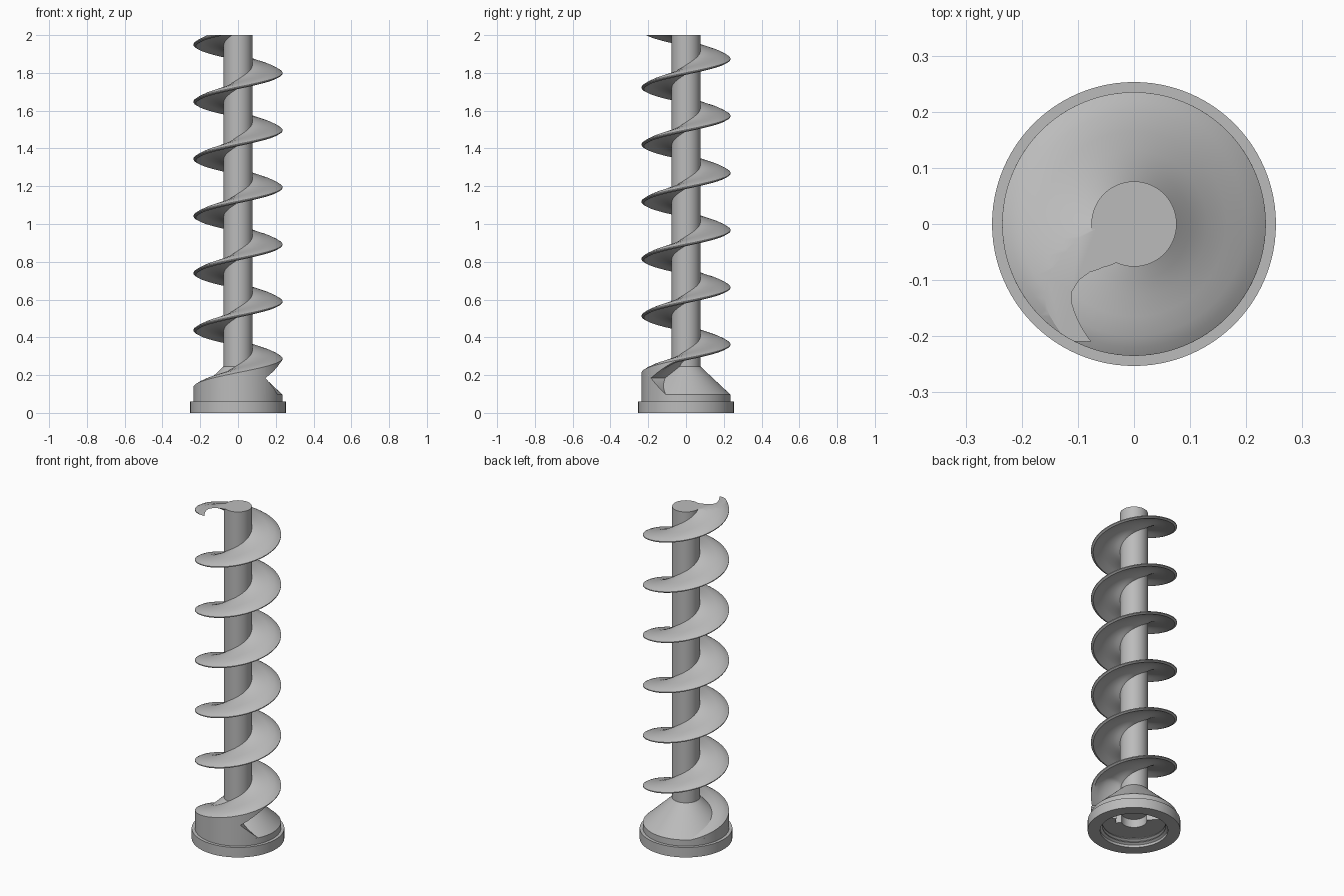
import bpy
import bmesh
import math

cube = bpy.data.objects.get("Cube")
if cube:
    bpy.data.objects.remove(cube, do_unlink=True)

steel = bpy.data.materials.new("grey steel")
steel.use_nodes = True
steel.diffuse_color = (0.5, 0.5, 0.5, 1)
steel.node_tree.nodes["Principled BSDF"].inputs["Base Color"].default_value = (0.5, 0.5, 0.5, 1)

TOP = 2.0
PITCH = 0.3024      # rise per turn
EDGE_Z = 0.289      # height of the flight's rim at angle 0
RIM = 0.235
SHAFT_R = 0.076
FLOOR = 0.06        # top of the collar
WALL_END = -52      # degrees at which the solid wall under the flight stops
NOTCH_Z = 0.185     # height of the notch's tip

# Flight cross-section: radius, height relative to the rim
UPPER = [(0.07, 0.042), (0.1, 0.036), (0.13, 0.029), (0.165, 0.024),
         (0.2, 0.017), (0.22, 0.009), (RIM, 0)]
LOWER = [(RIM, -0.005), (0.223, -0.011), (0.197, -0.002), (0.18, 0.004),
         (0.163, 0.008), (0.14, 0.0095), (0.117, 0.008), (0.095, 0.002), (0.07, -0.01)]


def finish(name, bm, angle=32):
    bmesh.ops.recalc_face_normals(bm, faces=bm.faces)
    mesh = bpy.data.meshes.new(name)
    bm.to_mesh(mesh)
    bm.free()
    obj = bpy.data.objects.new(name, mesh)
    bpy.context.collection.objects.link(obj)
    mesh.materials.append(steel)
    bpy.ops.object.select_all(action='DESELECT')
    obj.select_set(True)
    bpy.context.view_layer.objects.active = obj
    bpy.ops.object.shade_smooth_by_angle(angle=math.radians(angle))
    return obj


def loft(bm, angles, section):
    """Skin the closed (radius, height) sections found at each angle."""
    rings = []
    for a in angles:
        t = math.radians(a)
        rings.append([bm.verts.new((r * math.cos(t), r * math.sin(t), z))
                      for r, z in section(a)])
    for one, two in zip(rings, rings[1:]):
        for i in range(len(one)):
            j = (i + 1) % len(one)
            bm.faces.new((one[i], one[j], two[j], two[i]))
    bm.faces.new(rings[0])
    bm.faces.new(rings[-1])


def lathe(name, profile, steps=96):
    bm = bmesh.new()
    verts = [bm.verts.new((r, 0, z)) for r, z in profile]
    edges = [bm.edges.new(pair) for pair in zip(verts, verts[1:])]
    bmesh.ops.spin(bm, geom=verts + edges, cent=(0, 0, 0), axis=(0, 0, 1),
                   angle=math.tau, steps=steps, use_merge=True)
    bmesh.ops.remove_doubles(bm, verts=bm.verts, dist=1e-5)
    return finish(name, bm)


def rim_z(a):
    return EDGE_Z + PITCH * a / 360


def flight_section(a):
    """Thin dished blade, thickened where it grows out of the wall."""
    z = rim_z(a)
    grow = max(0, 1 - (a - WALL_END) / 40) ** 1.6
    low = [(r, (z + h) * (1 - grow) + min(NOTCH_Z, z + h) * grow) for r, h in LOWER]
    return [(r, z + h) for r, h in UPPER] + low


def wall_section(a):
    """Solid fill from the collar up to the flight's upper surface."""
    z = rim_z(a)
    top = [(r, max(z + h, FLOOR + 0.01)) for r, h in UPPER]
    return top + [(RIM, FLOOR), (0.07, FLOOR)]


def toe_section(a):
    """Wedge that runs out below the notch."""
    k = (a - WALL_END) / 27
    z = NOTCH_Z + (0.09 - NOTCH_Z) * k
    return [(0.1, z), (RIM, z), (RIM, FLOOR), (0.1, FLOOR)]


# Helical flight, trimmed flush with the end of the shaft
bm = bmesh.new()
loft(bm, range(WALL_END, 2062, 4), flight_section)
cut = bmesh.ops.bisect_plane(bm, geom=bm.verts[:] + bm.edges[:] + bm.faces[:],
                             plane_co=(0, 0, TOP), plane_no=(0, 0, 1), clear_outer=True)
bmesh.ops.holes_fill(bm, edges=[e for e in bm.edges if e.is_boundary], sides=0)
finish("helical_flight", bm)

# Wall and wedge carrying the first turn
bm = bmesh.new()
loft(bm, range(-228, WALL_END + 1, 4), wall_section)
finish("flight_root_wall", bm)
bm = bmesh.new()
loft(bm, range(WALL_END, -24, 3), toe_section)
finish("flight_root_toe", bm)

# Central shaft
lathe("shaft", [(0, 0.15), (SHAFT_R, 0.15), (SHAFT_R, TOP), (0, TOP)], 64)

# Base: cone, collar and ridged socket underneath
socket = [(0.185, 0)]
for i in range(4):
    z = 0.015 + i * 0.022
    socket += [(0.185, z), (0.172, z + 0.008), (0.172, z + 0.012), (0.185, z + 0.02)]
socket += [(0.185, 0.11), (0, 0.11)]
outside = [(SHAFT_R - 0.004, 0.25), (RIM, 0.097), (RIM, FLOOR), (0.253, FLOOR), (0.253, 0)]
lathe("base_cone_and_socket", outside + socket)
